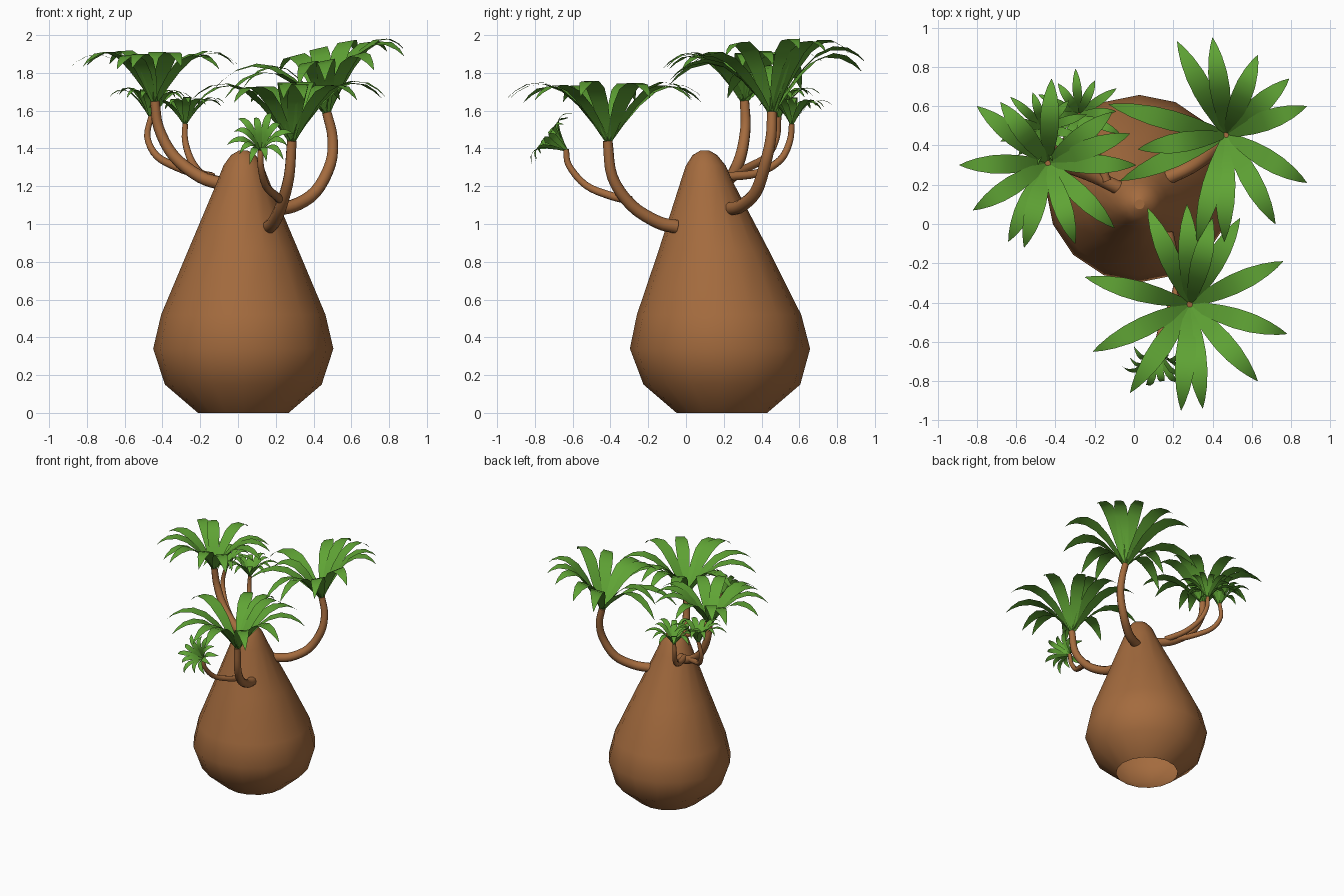
import bpy, bmesh, math
from mathutils import Vector, Matrix

if "Cube" in bpy.data.objects:
    bpy.data.objects.remove(bpy.data.objects["Cube"])


def material(name, rgb):
    m = bpy.data.materials.new(name)
    m.diffuse_color = (*rgb, 1)
    m.use_nodes = True
    m.node_tree.nodes["Principled BSDF"].inputs["Base Color"].default_value = m.diffuse_color
    return m


BARK = material("brown bark", (0.37, 0.147, 0.048))
LEAF = material("leaf green", (0.115, 0.37, 0.035))


def finish(bm, name, mat):
    me = bpy.data.meshes.new(name)
    bm.to_mesh(me)
    bm.free()
    me.materials.append(mat)
    ob = bpy.data.objects.new(name, me)
    bpy.context.collection.objects.link(ob)
    for p in me.polygons:
        p.use_smooth = len(p.vertices) <= 4
    return ob


def skin(bm, rings, base=True):
    for a, b in zip(rings, rings[1:]):
        n = len(a)
        for i in range(n):
            bm.faces.new((a[i], a[(i + 1) % n], b[(i + 1) % n], b[i]))
    if base:
        bm.faces.new(rings[0][::-1])
    bm.faces.new(rings[-1])


# Swollen trunk, open underneath: leaning stack of rings (z, radius, centre y)
bm = bmesh.new()
rings = []
for z, r, cy in [(0, .24, .19), (.15, .415, .19), (.34, .477, .18), (.52, .435, .175),
                 (.86, .292, .147), (1.22, .14, .11), (1.31, .105, .105),
                 (1.365, .065, .10), (1.388, .025, .10)]:
    rings.append([bm.verts.new((.028 + r * math.cos(t * math.tau / 16),
                                cy + r * math.sin(t * math.tau / 16), z)) for t in range(16)])
skin(bm, rings, base=False)
finish(bm, "trunk", BARK)


# Curved branches: smooth tube through a few points
def branch(name, pts, r0, r1):
    p = [Vector(v) for v in pts]
    p = [2 * p[0] - p[1]] + p + [2 * p[-1] - p[-2]]
    path = []
    for i in range(1, len(p) - 2):
        a, b, c, d = p[i - 1:i + 3]
        for s in range(4):
            t = s / 4
            path.append(.5 * (2 * b + (c - a) * t + (2 * a - 5 * b + 4 * c - d) * t * t
                              + (3 * b - a - 3 * c + d) * t ** 3))
    path.append(p[-2])
    bm = bmesh.new()
    rings, side = [], None
    for i, q in enumerate(path):
        tan = (path[min(i + 1, len(path) - 1)] - path[max(i - 1, 0)]).normalized()
        if side is None:
            side = tan.orthogonal()
        side = (side - tan * side.dot(tan)).normalized()
        up = tan.cross(side)
        r = r0 + (r1 - r0) * i / (len(path) - 1)
        rings.append([bm.verts.new(q + r * (math.cos(k * math.tau / 10) * side
                                            + math.sin(k * math.tau / 10) * up)) for k in range(10)])
    skin(bm, rings)
    finish(bm, name, BARK)


branch("right_branch", [(.17, .235, 1.08), (.29, .29, 1.095), (.41, .37, 1.17), (.49, .42, 1.32),
                        (.50, .45, 1.46), (.47, .455, 1.59)], .037, .026)
branch("left_branch", [(-.07, .18, 1.21), (-.20, .24, 1.25), (-.34, .29, 1.36), (-.42, .315, 1.51),
                       (-.44, .31, 1.65)], .036, .025)
branch("front_branch", [(.165, -.05, .985), (.19, -.15, 1.01), (.23, -.29, 1.10), (.27, -.39, 1.25),
                        (.285, -.415, 1.44)], .037, .026)
branch("left_twig_outer", [(-.20, .24, 1.26), (-.32, .33, 1.30), (-.43, .43, 1.36), (-.48, .48, 1.46),
                           (-.46, .49, 1.57)], .024, .015)
branch("left_twig_inner", [(-.14, .22, 1.25), (-.20, .38, 1.27), (-.25, .50, 1.34), (-.28, .55, 1.44),
                           (-.28, .56, 1.53)], .024, .015)
branch("front_twig", [(.23, -.29, 1.125), (.20, -.40, 1.15), (.145, -.53, 1.205), (.12, -.62, 1.31),
                      (.12, -.635, 1.395)], .024, .015)

# Arching flat leaf: (fraction outward, height fraction, half-width fraction)
ARCH = [(0, 0, .03), (.14, .34, .065), (.30, .66, .093), (.47, .90, .107),
        (.64, 1.0, .10), (.80, .97, .072), (.92, .86, .036), (1, .74, .002)]


def crown(name, base, tips, height, width, frame):
    """tips are outward offsets of each leaf tip in the crown's own plane"""
    bm = bmesh.new()
    for n, (x, y) in enumerate(tips):
        out = Vector((x, y, 0))
        side = Vector((-y, x, 0)).normalized()
        h = height * (1 + .03 * (n % 3 - 1))
        rows = []
        for f, z, w in ARCH:
            mid = out * f + Vector((0, 0, h * z))
            rows.append([bm.verts.new(Vector(base) + frame @ (mid + side * s * w * width))
                         for s in (-1, 1)])
        for a, b in zip(rows, rows[1:]):
            bm.faces.new((a[0], b[0], b[1], a[1]))
    finish(bm, name, LEAF)


def offsets(c, pts):
    return [(x - c[0], y - c[1]) for x, y in pts]


def star(n, r, turn=0):
    return [(r * (1 + .1 * (-1) ** k) * math.cos(turn + k * math.tau / n),
             r * (1 + .1 * (-1) ** k) * math.sin(turn + k * math.tau / n)) for k in range(n)]


def shear(sx, sy):
    return Matrix(((1, 0, 0), (0, 1, 0), (sx, sy, 1)))


# Large crowns, tips in plan
crown("right_crown", (.47, .455, 1.57), offsets((.47, .455), [
    (.22, .93), (.40, .95), (.63, .86), (.79, .74), (.88, .60), (.88, .21), (.72, .0), (.46, -.09),
    (.32, -.09), (-.07, .22), (.02, .38), (-.13, .61)]), .335, .48, shear(.22, .11))
crown("left_crown", (-.44, .31, 1.63), offsets((-.44, .31), [
    (-.89, .30), (-.80, .60), (-.82, .07), (-.64, -.09), (-.56, -.12), (-.30, -.10), (-.10, -.02),
    (.01, .30), (-.02, .46), (-.11, .57), (-.42, .74), (-.68, .62)]), .275, .46, shear(0, .02))
crown("front_crown", (.285, -.41, 1.42), offsets((.285, -.41), [
    (.07, .08), (.27, .10), (.40, .03), (.54, .03), (.76, -.19), (.78, -.56), (.63, -.80), (.35, -.94),
    (.24, -.95), (-.02, -.86), (-.21, -.65), (-.25, -.27)]), .32, .48, shear(.02, 0))

# Small crowns on the twigs
crown("left_outer_crown", (-.46, .49, 1.55), star(12, .21, .3), .16, .22, shear(-.05, .05))
crown("left_inner_crown", (-.28, .56, 1.52), star(12, .21, .6), .14, .22, shear(.05, -.05))
crown("front_small_crown", (.12, -.625, 1.385), star(12, .165, .2), .14, .18,
      Matrix.Rotation(math.radians(52), 3, 'X'))
